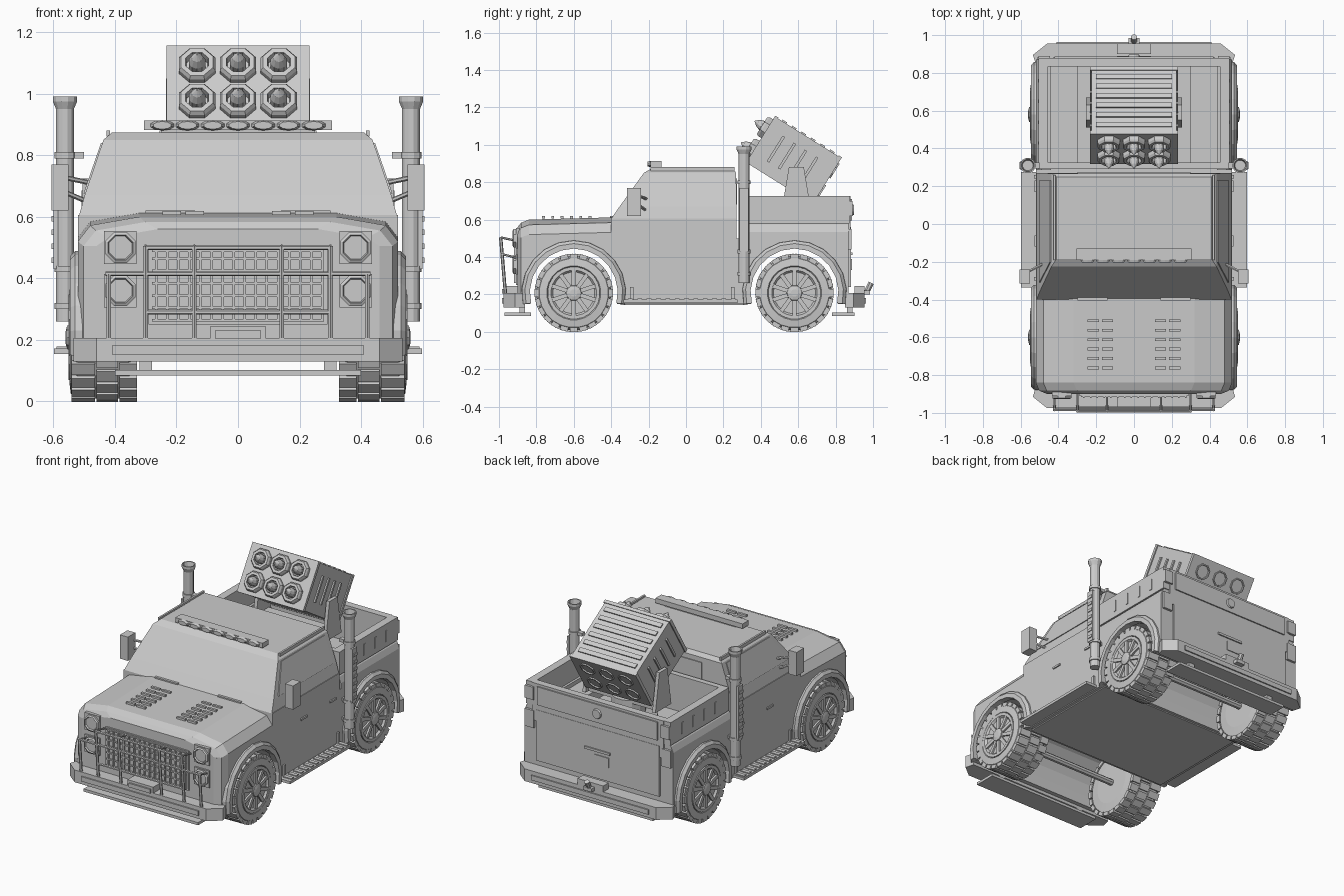
import bpy, bmesh
from math import pi, sin, cos, radians
from mathutils import Matrix, Vector

if "Cube" in bpy.data.objects:
    bpy.data.objects.remove(bpy.data.objects["Cube"])

R, T = Matrix.Rotation, Matrix.Translation
ALONG_X = R(pi / 2, 4, 'Y')
FRONTWARD = R(pi / 2, 4, 'X')


def loft(bm, rings):
    """Skin a list of equal-length rings and cap both ends."""
    vs = [[bm.verts.new(p) for p in ring] for ring in rings]
    n = len(vs[0])
    for a, b in zip(vs, vs[1:]):
        for i in range(n):
            bm.faces.new((a[i], a[(i + 1) % n], b[(i + 1) % n], b[i]))
    bm.faces.new(vs[0])
    bm.faces.new(vs[-1])


def box(bm, x, y, z, m=Matrix()):
    """Box from (min, max) ranges."""
    loft(bm, [[m @ Vector((a, b, h)) for a, b in ((x[0], y[0]), (x[1], y[0]), (x[1], y[1]), (x[0], y[1]))] for h in z])


def lathe(bm, prof, seg, m, off=0.5):
    """Turn (radius, height) pairs around local z."""
    loft(bm, [[m @ Vector((r * cos(2 * pi * (i + off) / seg), r * sin(2 * pi * (i + off) / seg), h))
               for i in range(seg)] for r, h in prof])


def rod(bm, a, b, r, seg=6):
    a, b = Vector(a), Vector(b)
    m = T(a) @ (b - a).to_track_quat('Z', 'Y').to_matrix().to_4x4()
    lathe(bm, [(r, 0), (r, (b - a).length)], seg, m)


def arc(cy, r, a0, a1, n):
    return [(cy + r * cos(radians(a0 + (a1 - a0) * i / n)), .21 + r * sin(radians(a0 + (a1 - a0) * i / n)))
            for i in range(n + 1)]


def finish(name, bm, mirror=False, m=None):
    bmesh.ops.recalc_face_normals(bm, faces=bm.faces)
    me = bpy.data.meshes.new(name)
    bm.to_mesh(me)
    bm.free()
    ob = bpy.data.objects.new(name, me)
    bpy.context.collection.objects.link(ob)
    if m:
        ob.matrix_world = m
    if mirror:
        ob.modifiers.new('mirror', 'MIRROR')
    return ob


def boxes(name, items, mirror=False, m=None):
    bm = bmesh.new()
    for it in items:
        box(bm, *it)
    return finish(name, bm, mirror, m)


WHEELS = (-.60, .58)

# lower body: side profile with wheel tunnels
bm = bmesh.new()
prof = ([(-.9, .15), (-.9, .5), (-.4, .5), (-.4, .605), (.27, .605), (.27, .5), (.87, .5), (.87, .15)]
        + arc(.58, .24, -14.5, 194.5, 12) + arc(-.60, .24, -14.5, 194.5, 12))
loft(bm, [[(x, y, z) for y, z in prof] for x in (-.52, .52)])
corners = [e for e in bm.edges if abs(e.verts[0].co.x - e.verts[1].co.x) < .01
           and all(v.co.y < -.89 for v in e.verts)]
bmesh.ops.bevel(bm, geom=corners, offset=.06, segments=2, profile=.5, affect='EDGES')
finish('lower_body', bm)

# hood
bm = bmesh.new()
rings = []
for y, w, zt in ((-.9, .46, .56), (-.882, .502, .583), (-.84, .52, .6), (-.39, .52, .612)):
    half = [(w, .5), (w, max(.505, zt - .08)), (w - .04, zt - .028), (w - .2, zt)]
    rings.append([(x, y, z) for x, z in half] + [(-x, y, z) for x, z in reversed(half)])
loft(bm, rings)
finish('hood', bm)
boxes('hood_louvers', [((.11 + c, .17 + c), (y, y + .015), (.605, .618))
                       for c in (0, .075) for y in [-.77 + .05 * i for i in range(6)]], True)

# cab
bm = bmesh.new()
loft(bm, [[(-x, y0, z), (x, y0, z), (x, y1, z), (-x, y1, z)] for z, y0, y1, x in
          ((.605, -.4, .27, .516), (.67, -.355, .27, .498), (.85, -.225, .268, .437), (.873, -.185, .25, .41))])
finish('cab', bm)
bm = bmesh.new()
win = [(.5, -.31, .675), (.5, .23, .675), (.443, .23, .84), (.443, -.2, .84)]
loft(bm, [[(x + d, y, z) for x, y, z in win] for d in (-.01, .002)])
finish('side_window', bm, True)
boxes('rear_window', [((-.3, .3), (.26, .274), (.68, .82))])
boxes('roof_gutter', [((.415, .427), (-.19, .26), (.86, .88))], True)
boxes('door_handles', [((.515, .528), (y - .03, y + .03), (.455, .467)) for y in (-.09, .2)], True)
boxes('wiper', [((.14, .3), (-.405, -.385), (.612, .62))], True)

# roof light bar
bm = bmesh.new()
box(bm, (-.305, .305), (-.19, -.13), (.882, .912))
box(bm, (-.25, .25), (-.18, -.14), (.865, .885))
for i in range(7):
    lathe(bm, [(.04, 0), (.03, .015)], 10, T((-.246 + .082 * i, -.19, .897)) @ FRONTWARD @ Matrix.Diagonal((1, .42, 1, 1)))
finish('roof_light_bar', bm)

# cargo bed
bm = bmesh.new()
sec = [(.44, .5), (.52, .5), (.52, .535), (.505, .57), (.49, .585), (.44, .585)]
loft(bm, [[(x, y, z) for x, z in sec] for y in (.285, .87)])
finish('bed_fender', bm, True)
boxes('bed_rails', [((.455, .505), (.29, .875), (.58, .725))]
      + [((.5, .509), (y, y + .018), (.615, .685)) for y in (.42, .53, .64, .75)], True)
boxes('bed_wheel_box', [((.3, .46), (.32, .84), (.49, .56))], True)
boxes('bed_end_walls', [((-.46, .46), (.29, .325), (.49, .725)), ((-.46, .46), (.835, .88), (.49, .725)),
                        ((-.42, .42), (.87, .888), (.595, .71))])
boxes('tailgate', [((-.43, .43), (.86, .882), (.24, .56)), ((-.09, .09), (.88, .89), (.41, .425)),
                   ((-.08, .02), (.88, .887), (.33, .39))])
bm = bmesh.new()
lathe(bm, [(.032, 0), (.028, .012)], 12, T((0, .886, .652)) @ R(-pi / 2, 4, 'X'))
finish('tailgate_latch', bm)
boxes('tail_lights', [((.445, .505), (.86, .89), (.62, .7)), ((.445, .51), (.86, .885), (.44, .55))], True)

# wheels
for end, cy in zip(('front', 'rear'), WHEELS):
    bm = bmesh.new()
    hub = T((0, cy, .208)) @ ALONG_X
    lathe(bm, [(.13, .33), (.185, .335), (.2, .355), (.2, .52), (.185, .543), (.145, .548), (.135, .535)], 24, hub)
    for i in range(24):
        for h0, h1, o in ((.328, .385, 0), (.39, .46, .5), (.465, .54, 0)):
            box(bm, (.185, .209), (-.021, .021), (h0, h1), hub @ R(2 * pi * (i + o) / 24, 4, 'Z'))
    finish(end + '_tyres', bm, True)
    bm = bmesh.new()
    lathe(bm, [(.14, .535), (.14, .55), (.122, .55), (.112, .538)], 24, hub)
    lathe(bm, [(.045, .53), (.04, .555), (.02, .56)], 10, hub)
    for i in range(10):
        box(bm, (.03, .12), (-.011, .011), (.53, .549), hub @ R(2 * pi * i / 10, 4, 'Z'))
    finish(end + '_rims', bm, True)
    bm = bmesh.new()
    rod(bm, (-.34, cy, .208), (.34, cy, .208), .02, 8)
    finish(end + '_axle', bm)
    # fender flares
    bm = bmesh.new()
    loft(bm, [[(x, y, z) for y, z in arc(cy, ro, -13, 193, 12) + arc(cy, .235, 194, -14, 12)]
              for x, ro in ((.505, .28), (.53, .278), (.545, .262))])
    finish(end + '_fender_flare', bm, True)

# running boards and floor plate
boxes('running_board', [((.48, .598), (-.335, .275), (.155, .172))]
      + [((.53, .59), (-.31 + .05 * i, -.285 + .05 * i), (.17, .178)) for i in range(12)]
      + [((.515, .53), (y, y + .02), (.16, .24)) for y in (-.3, .24)], True)
boxes('floor_plate', [((-.5, .5), (-.35, .33), (.143, .155))])

# front face: grille, headlights
boxes('grille', [((-.29, .29), (-.908, -.89), (.25, .5))]
      + [((-.27 + .036 * i, -.262 + .036 * i), (-.92, -.9), (.26, .49)) for i in range(16)]
      + [((-.28, .28), (-.917, -.9), (z, z + .008)) for z in (.26, .3, .34, .38, .42, .46, .485)])
bm = bmesh.new()
for z in (.5, .36):
    box(bm, (.33, .435), (-.91, -.89), (z - .054, z + .054))
    lathe(bm, [(.054, 0), (.054, .015), (.044, .02), (.04, .01)], 8, T((.382, -.907, z)) @ FRONTWARD)
finish('headlights', bm, True)

# brush guard
bm = bmesh.new()
gy = lambda z: -.965 - .085 * (z - .2)
for x, z in ((.3, .505), (.142, .505), (.42, .415)):
    for s in (-1, 1):
        rod(bm, (s * x, gy(.19), .19), (s * x, gy(z), z), .009)
        rod(bm, (s * x, gy(z), z), (s * x, -.9, z - .02), .006)
for x, z in ((.3, .5), (.43, .415), (.3, .29)):
    rod(bm, (-x, gy(z), z), (x, gy(z), z), .008)
finish('brush_guard', bm)

# bumpers, skid bars, hitch
for name, s, f, b in (('front_bumper', -1, .975, .86), ('rear_bumper', 1, .955, .85)):
    bm = bmesh.new()
    plan = [(.46, f), (.535, f - .06), (.52, b), (-.52, b), (-.535, f - .06), (-.46, f)]
    loft(bm, [[(x, s * y, z) for x, y in plan] for z in (.13, .207)])
    ys = sorted((s * (f - .02), s * (f + .008)))
    box(bm, (-.41, .41), ys, (.152, .182))
    box(bm, (-.09, .09), sorted((s * .9, s * f)), (.2, .245))
    box(bm, (-.4, .4), sorted((s * .78, s * .9)) if s > 0 else (-.97, -.83), (.085, .102))
    for x in (-.3, .3):
        box(bm, (x - .02, x + .02), sorted((s * .86, s * .89)), (.09, .15))
    finish(name, bm)
boxes('front_plate', [((-.075, .075), (-.985, -.97), (.205, .23))])
bm = bmesh.new()
box(bm, (-.03, .03), (.93, .985), (.2, .222))
rod(bm, (0, .965, .21), (0, .99, .262), .016, 8)
finish('tow_hitch', bm)

# mirrors
bm = bmesh.new()
box(bm, (.55, .605), (-.315, -.24), (.62, .77))
for z in (.645, .71):
    rod(bm, (.48, -.21, z), (.575, -.26, z + .04 if z < .7 else z + .02), .008)
finish('side_mirror', bm, True)

# exhaust stacks
bm = bmesh.new()
lathe(bm, [(.03, .26), (.03, .95), (.041, .975), (.041, .99), (.034, .99), (.028, .96)], 12, T((.562, .31, 0)))
for z in (.3, .42, .79):
    lathe(bm, [(.036, z), (.036, z + .02)], 12, T((.562, .31, 0)))
    box(bm, (.5, .56), (.295, .325), (z, z + .02))
box(bm, (.585, .6), (.287, .333), (.43, .77))
for i in range(7):
    box(bm, (.595, .605), (.292, .328), (.45 + .045 * i, .468 + .045 * i))
finish('exhaust_stack', bm, True)

# rocket launcher, built level then tilted
tilt = T((0, .576, .917)) @ R(radians(-32), 4, 'X')
boxes('launcher_box', [((-.225, .225), (-.205, .205), (-.145, .145)), ((-.232, .232), (-.21, -.19), (-.15, .15)),
                       ((-.232, .232), (.19, .21), (-.15, .15))]
      + [((-.2, .2), (y, y + .028), (.14, .153)) for y in [-.165 + .06 * i for i in range(6)]]
      + [(sorted((s * .22, s * .234)), (y, y + .015), (-.08, .08)) for s in (-1, 1) for y in (-.12, -.05, .02, .09)],
      m=tilt)
tubes, rockets = bmesh.new(), bmesh.new()
for x in (-.133, 0, .133):
    for z in (-.068, .068):
        m = T((x, -.2, z)) @ FRONTWARD
        lathe(tubes, [(.064, 0), (.064, .03), (.056, .042), (.04, .042), (.037, .012)], 8, m)
        lathe(tubes, [(.05, -.405), (.05, -.418), (.042, -.418), (.04, -.408)], 8, m)
        lathe(rockets, [(.028, .01), (.028, .045), (.018, .07), (.002, .088)], 10, m)
finish('launch_tubes', tubes, m=tilt)
finish('rockets', rockets, m=tilt)

# launcher mount
bm = bmesh.new()
lathe(bm, [(.17, .49), (.17, .53), (.1, .56), (.1, .66)], 12, T((0, .57, 0)))
box(bm, (-.25, .25), (.52, .64), (.64, .68))
for s in (-1, 1):
    xs = sorted((s * .233, s * .255))
    loft(bm, [[(x, y, z) for y, z in ((.51, .64), (.67, .64), (.63, .88), (.55, .88))] for x in xs])
finish('launcher_mount', bm)
